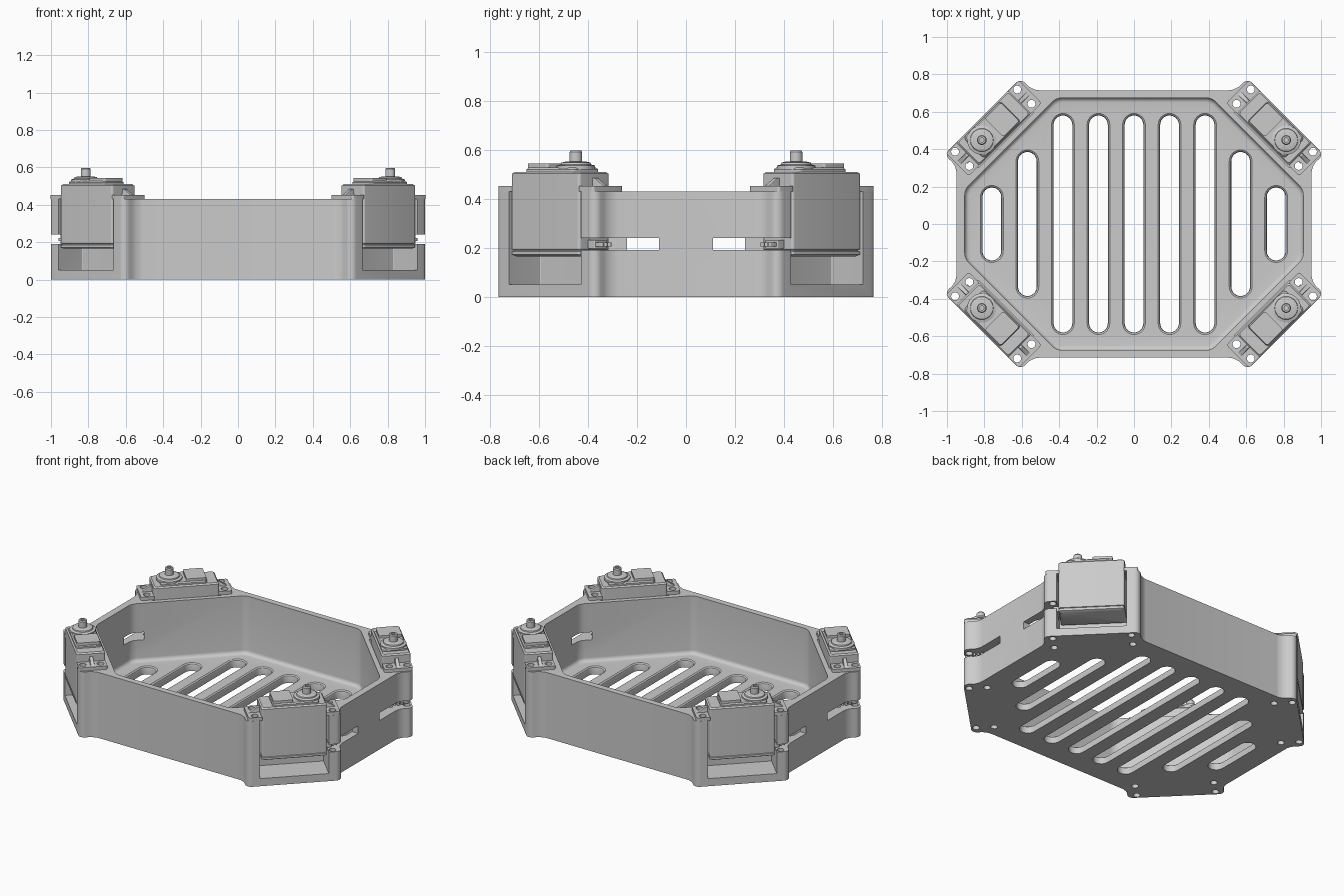
import bpy, bmesh, math
from mathutils import Vector

if "Cube" in bpy.data.objects:
    bpy.data.objects.remove(bpy.data.objects["Cube"])

GREY = bpy.data.materials.new("plain grey")
GREY.use_nodes = True
GREY.diffuse_color = (0.6, 0.6, 0.6, 1)
GREY.node_tree.nodes["Principled BSDF"].inputs["Base Color"].default_value = (0.6, 0.6, 0.6, 1)
R2 = math.sqrt(2)
TOP = 0.43          # rim height
FLOOR = 0.05        # floor thickness
U_MID, V_MID = 0.168, 0.893   # servo centre in the diagonal corner frame


def corner(u, v):
    """Diagonal corner frame (u along the corner, v outward) to x, y."""
    return ((u + v) / R2, (v - u) / R2)


def rounded(pts, t, steps=6):
    """Polygon with its corners replaced by arcs."""
    out = []
    pts = [Vector(p) for p in pts]
    for i, p in enumerate(pts):
        a = p + (pts[i - 1] - p).normalized() * t
        c = p + (pts[(i + 1) % len(pts)] - p).normalized() * t
        for k in range(steps + 1):
            s = k / steps
            wa, wb, wc = (1 - s) ** 2, 2 * s * (1 - s) * 0.707, s * s
            out.append((a * wa + p * wb + c * wc) / (wa + wb + wc))
    return out


def rect(cx, cy, hx, hy, t=0.005):
    return rounded([(cx - hx, cy - hy), (cx + hx, cy - hy),
                    (cx + hx, cy + hy), (cx - hx, cy + hy)], t)


def disc(cx, cy, r, n=32):
    return [(cx + r * math.cos(2 * math.pi * k / n),
             cy + r * math.sin(2 * math.pi * k / n)) for k in range(n)]


def loft(bm, rings, frame=None):
    """Closed solid through stacked (z, outline) rings."""
    loops = []
    for z, pts in rings:
        loops.append([bm.verts.new((*(frame(*p) if frame else p), z)) for p in pts])
    n = len(loops[0])
    for lo, hi in zip(loops, loops[1:]):
        for i in range(n):
            j = (i + 1) % n
            bm.faces.new((lo[i], lo[j], hi[j], hi[i]))
    bm.faces.new(loops[0][::-1])
    bm.faces.new(loops[-1])


def make(name, solids, frame=None, mirror=False):
    bm = bmesh.new()
    for rings in solids:
        loft(bm, rings, frame)
    bmesh.ops.recalc_face_normals(bm, faces=bm.faces)
    me = bpy.data.meshes.new(name)
    bm.to_mesh(me)
    bm.free()
    me.materials.append(GREY)
    ob = bpy.data.objects.new(name, me)
    bpy.context.collection.objects.link(ob)
    if mirror:
        m = ob.modifiers.new("mirror", 'MIRROR')
        m.use_axis = (True, True, False)
        m.use_mirror_merge = False
        apply(ob, m)
    return ob


def apply(ob, mod):
    select(ob)
    bpy.ops.object.modifier_apply(modifier=mod.name)


def select(ob):
    bpy.ops.object.select_all(action='DESELECT')
    ob.select_set(True)
    bpy.context.view_layer.objects.active = ob


def cut(ob, cutter):
    m = ob.modifiers.new("cut", 'BOOLEAN')
    m.operation, m.solver, m.object = 'DIFFERENCE', 'EXACT', cutter
    cutter.hide_render = True
    apply(ob, m)


def prism(pts, z0, z1):
    return [(z0, pts), (z1, pts)]


# Tray outline: long octagon with a rounded mounting lug at each corner end
U0, U1, V1, HX, HY = -0.122, 0.455, 0.98, 0.95, 0.715
quad = [(HX, HX - U1 * R2 + 0.004), corner(U1, V1), corner(U0, V1), (HY + U0 * R2, HY)]
outline = quad + [(-x, y) for x, y in quad[::-1]]
outline += [(-x, -y) for x, y in outline]
tray = make("tray_body", [prism(rounded(outline, 0.035), 0, TOP)])


# Octagonal cavity with a filleted floor edge
def octagon(inset):
    hx, hy, c = 0.905 - inset, 0.675 - inset, 1.09 - inset * R2
    q = [(hx, c - hx), (c - hy, hy)]
    q += [(-x, y) for x, y in q[::-1]]
    return rounded(q + [(-x, -y) for x, y in q], 0.03)


R = 0.025
fillet = [(FLOOR + R * (1 - math.cos(a)), octagon(R * (1 - math.sin(a))))
          for a in [math.pi / 2 * k / 5 for k in range(6)]]
cavity = make("cavity_cutter", [fillet + [(TOP + 0.2, octagon(0))]])

# Long floor slots with eased top edges
slots = []
for x, half in ((0, 0.58), (0.19, 0.58), (0.38, 0.58), (0.57, 0.385), (0.76, 0.195)):
    for s in ((1, -1) if x else (1,)):
        def slot(g):
            return rect(x * s, 0, 0.05 + g, half + g, 0.0499 + g)
        slots.append([(-0.1, slot(0)), (FLOOR - 0.015, slot(0)),
                      (FLOOR - 0.006, slot(0.003)), (FLOOR, slot(0.011)),
                      (FLOOR + 0.02, slot(0.011))])
slot_cut = make("slot_cutter", slots)

# Servo pockets, cable openings and screw holes
pocket = make("pocket_cutter", [prism(rect(U_MID, 1.0, 0.208, 0.2), FLOOR, 0.7)], corner, True)
cable = make("cable_cutter", [prism(rect(0.95, 0.28, 0.1, 0.17), 0.19, 0.24)], None, True)
drills = make("drill_cutter",
              [prism(disc(U_MID + du, V_MID + 0.003 + dv, 0.021, 20), -0.1, 0.7)
               for du in (-0.235, 0.235) for dv in (-0.054, 0.054)], corner, True)
for c in (cavity, slot_cut, pocket, cable, drills):
    cut(tray, c)


# Servo case with bottom cap seam and chamfered top
def case(inset):
    return rect(U_MID, V_MID, 0.197 - inset, 0.087 - inset, 0.012)


body = make("servo_case", [[(0.165, case(0.012)), (0.172, case(0)), (0.185, case(0)),
                            (0.187, case(0.005)), (0.191, case(0.005)), (0.193, case(0)),
                            (0.502, case(0)), (0.51, case(0.008))]], corner, True)

# Mounting flanges at both ends, each with a sloping rib
flanges, ribs = [], []
for s in (-1, 1):
    flanges.append(prism(rect(U_MID + s * 0.232, V_MID, 0.044, 0.086, 0.012), TOP, 0.452))
    ribs.append([(0.45, rect(U_MID + s * 0.228, V_MID, 0.036, 0.012, 0.003)),
                 (0.485, rect(U_MID + s * 0.2, V_MID, 0.008, 0.01, 0.003))])
flange = make("servo_flanges", flanges, corner, True)
cut(flange, drills)
rib = make("servo_flange_ribs", ribs, corner, True)

# Gear cover: low plate, raised block, and stepped boss round the shaft
US = 0.258
cover = make("servo_gear_cover", [
    [(0.505, rect(0.18, V_MID, 0.14, 0.078, 0.02)), (0.52, rect(0.18, V_MID, 0.14, 0.078, 0.02)),
     (0.527, rect(0.18, V_MID, 0.133, 0.071, 0.02))]], corner, True)
block = make("servo_raised_block", [
    prism(rect(0.105, V_MID, 0.06, 0.07, 0.01), 0.52, 0.543)], corner, True)
boss = make("servo_shaft_boss", [
    [(0.52, disc(US, V_MID, 0.078)), (0.535, disc(US, V_MID, 0.078)),
     (0.54, disc(US, V_MID, 0.062)), (0.547, disc(US, V_MID, 0.06)),
     (0.552, disc(US, V_MID, 0.04))]], corner, True)

# Output shaft with a screw socket
shaft = make("servo_shaft", [
    [(0.545, disc(US, V_MID, 0.026)), (0.59, disc(US, V_MID, 0.026)),
     (0.597, disc(US, V_MID, 0.021)), (0.597, disc(US, V_MID, 0.011)),
     (0.57, disc(US, V_MID, 0.011))]], corner, True)

# Cable outlet and three short leads
outlet = make("cable_outlet", [
    prism(rect(0.38, V_MID, 0.022, 0.036), 0.198, 0.232)], corner, True)
leads = make("cable_leads", [
    prism(rect(0.415, V_MID + d, 0.022, 0.008, 0.006), 0.206, 0.222)
    for d in (-0.022, 0, 0.022)], corner, True)

for c in (cavity, slot_cut, pocket, cable, drills):
    bpy.data.objects.remove(c)
for ob in (tray, body, flange, rib, cover, block, boss, shaft, outlet, leads):
    select(ob)
    bpy.ops.object.shade_smooth_by_angle(angle=math.radians(30))
